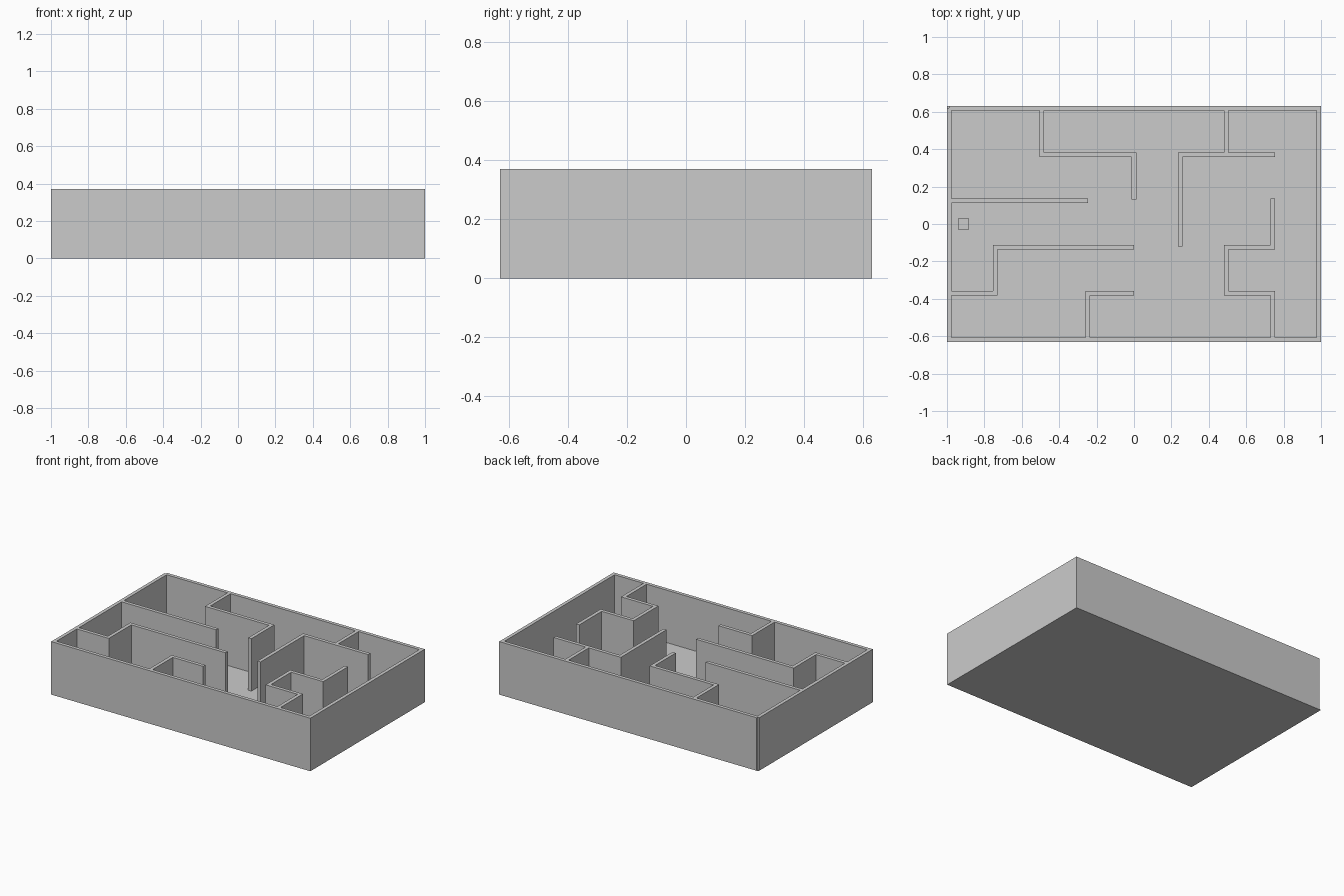
import bpy

if "Cube" in bpy.data.objects:
    bpy.data.objects.remove(bpy.data.objects["Cube"])

T = 0.0245         # wall thickness
H = 0.37           # wall height
CX, CY = 0.247, 0.2475   # grid spacing
h = T / 2


def box(name, x0, x1, y0, y1, z0, z1):
    bpy.ops.mesh.primitive_cube_add(
        size=1, location=((x0 + x1) / 2, (y0 + y1) / 2, (z0 + z1) / 2))
    ob = bpy.context.object
    ob.name = name
    ob.scale = (x1 - x0, y1 - y0, z1 - z0)
    bpy.ops.object.transform_apply(location=False, rotation=False, scale=True)
    return ob


def wall_x(name, row, x0, x1):
    y = row * CY
    return box(name, x0, x1, y - h, y + h, 0, H)


def wall_y(name, col, y0, y1):
    x = col * CX
    return box(name, x - h, x + h, y0, y1, 0, H)


# Thin floor
box("floor", -1, 1, -0.631, 0.631, 0, 0.004)

# Outer walls, leaving a tiny notch at the back left corner
wall_x("front_wall", -2.5, -1, 1)
wall_x("back_wall", 2.5, -0.988, 1)
wall_y("left_wall", -4, -0.631, 0.619)
wall_y("right_wall", 4, -0.631, 0.631)

# Inner walls running left to right: row, start, end
for row, x0, x1 in [
    (1.5, -2 * CX - h, h),
    (1.5, CX - h, 3 * CX + h),
    (0.5, -4 * CX, -CX),
    (-0.5, -3 * CX - h, 0),
    (-0.5, 2 * CX - h, 3 * CX + h),
    (-1.5, -4 * CX, -3 * CX + h),
    (-1.5, -CX - h, 0),
    (-1.5, 2 * CX - h, 3 * CX + h),
]:
    wall_x("maze_wall_across", row, x0, x1)

# Inner walls running front to back: column, start, end
for col, y0, y1 in [
    (-3, -1.5 * CY - h, -0.5 * CY + h),
    (-2, 1.5 * CY - h, 2.5 * CY),
    (-1, -2.5 * CY, -1.5 * CY + h),
    (0, 0.13, 1.5 * CY + h),
    (1, -0.5 * CY + 0.003, 1.5 * CY + h),
    (2, 1.5 * CY - h, 2.5 * CY),
    (2, -1.5 * CY - h, -0.5 * CY + h),
    (3, -0.5 * CY - h, 0.5 * CY + h),
    (3, -2.5 * CY, -1.5 * CY + h),
]:
    wall_y("maze_wall_along", col, y0, y1)

# Small block at the start of the maze
box("start_block", -0.941, -0.882, -0.03, 0.03, 0, 0.06)
